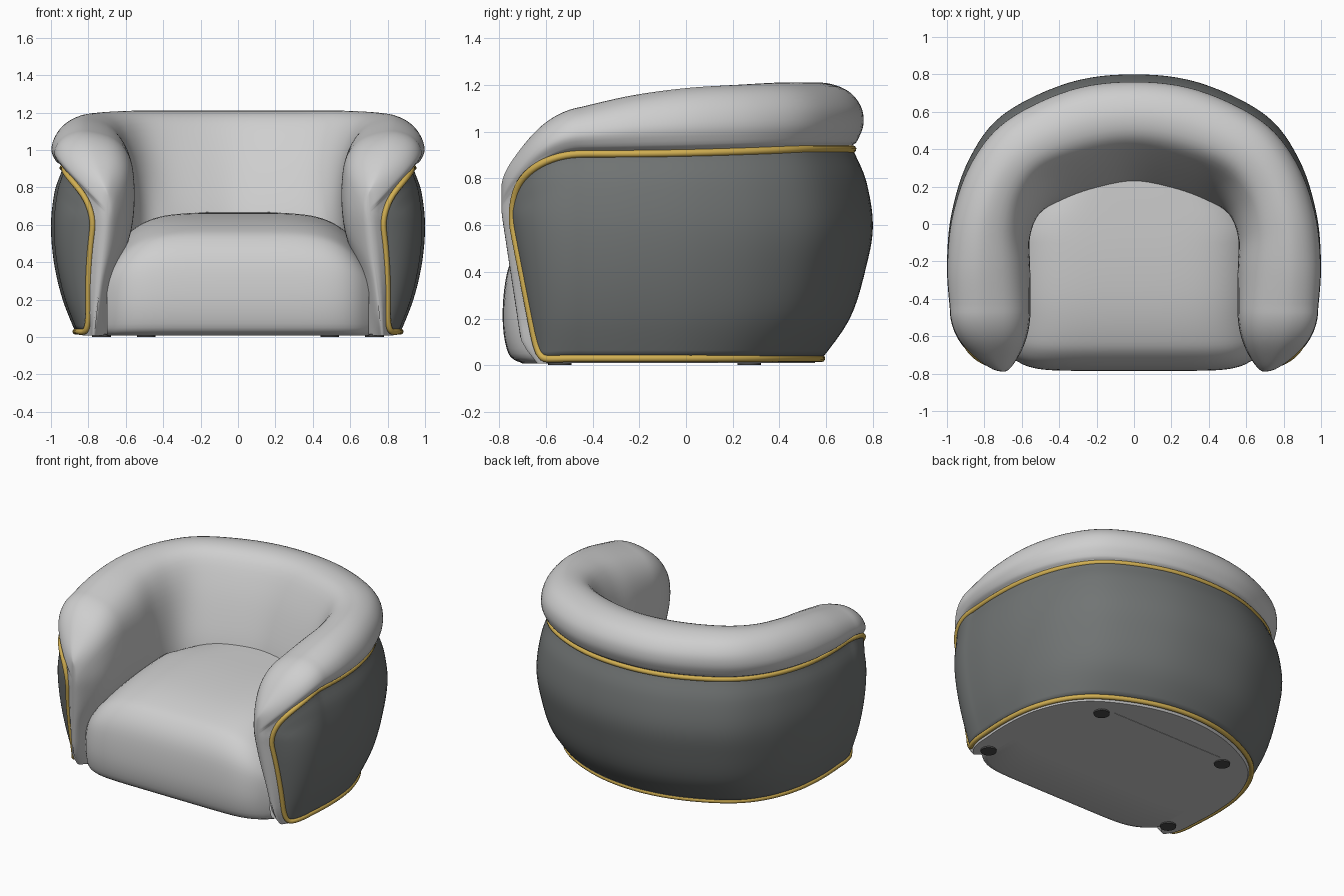
import bpy, bmesh, math

if "Cube" in bpy.data.objects:
    bpy.data.objects.remove(bpy.data.objects["Cube"], do_unlink=True)


def material(name, rgb):
    m = bpy.data.materials.new(name)
    m.use_nodes = True
    m.diffuse_color = (*rgb, 1)
    m.node_tree.nodes["Principled BSDF"].inputs["Base Color"].default_value = (*rgb, 1)
    return m


LIGHT = material("light upholstery", (0.62, 0.62, 0.62))
DARK = material("dark grey shell", (0.165, 0.176, 0.175))
GOLD = material("gold piping", (0.64, 0.43, 0.085))
FOOT = material("dark foot", (0.07, 0.07, 0.07))


def spline(keys, p):
    """Smooth interpolation through a list of tuples, p in key units."""
    last = len(keys) - 1
    p = max(0, min(last, p))
    i = min(int(p), last - 1)
    f = p - i
    a, b, c, d = (keys[max(0, min(last, i + k))] for k in (-1, 0, 1, 2))
    return [0.5 * (2 * q + (r - o) * f + (2 * o - 5 * q + 4 * r - s) * f * f
                   + (3 * q - o - 3 * r + s) * f ** 3)
            for o, q, r, s in zip(a, b, c, d)]


def grid_object(name, rows, mat, wrap=False, caps=False):
    bm = bmesh.new()
    vs = [[bm.verts.new(p) for p in row] for row in rows]
    n = len(rows[0])
    for r, s in zip(vs, vs[1:]):
        for j in range(n if wrap else n - 1):
            k = (j + 1) % n
            bm.faces.new((r[j], r[k], s[k], s[j]))
    if caps:
        bm.faces.new(vs[0])
        bm.faces.new(vs[-1][::-1])
    bmesh.ops.recalc_face_normals(bm, faces=bm.faces)
    mesh = bpy.data.meshes.new(name)
    bm.to_mesh(mesh)
    bm.free()
    return finish(name, mesh, mat)


def finish(name, data, mat):
    obj = bpy.data.objects.new(name, data)
    bpy.context.collection.objects.link(obj)
    data.materials.append(mat)
    if obj.type == "MESH":
        bpy.ops.object.select_all(action="DESELECT")
        obj.select_set(True)
        bpy.context.view_layer.objects.active = obj
        bpy.ops.object.shade_smooth_by_angle(angle=math.radians(50))
    return obj


# Plan of the wrap, centre back (second key) to arm:
# outer x y, inner x y, back weight, roll height
PLAN = [(-.35, .755, -.2, .185, 1, 1),
        (0, .8, 0, .22, 1, 1), (.35, .755, .2, .185, 1, 1), (.7, .585, .375, .13, 1, 1),
        (.88, .35, .49, .06, .6, 1), (.975, .06, .55, -.07, .2, .98),
        (1, -.22, .555, -.24, 0, .88), (.985, -.45, .553, -.45, 0, .7)]
# Cross-section as (inward fraction, height): shell side, pinch, roll, inner wall
ARM = [(.31, .01), (.14, .2), (.035, .4), (0, .6), (.045, .78), (.135, .905),
       (.06, .945), (.005, 1.02), (.07, 1.11), (.22, 1.17), (.43, 1.187), (.74, 1.13),
       (.93, 1), (1, .79), (.96, .57), (.8, .35), (.7, .01)]
BACK = [(.4, .01), (.17, .2), (.05, .42), (0, .6), (.05, .79), (.145, .925),
        (.115, .96), (.07, 1.03), (.09, 1.11), (.2, 1.18), (.4, 1.21), (.6, 1.17),
        (.76, 1.02), (.9, .82), (1, .62), (1.04, .4), (1.04, .01)]
PINCH = 5
PINCH_Z = 0.91
END = math.radians(76)


def wrap_point(u, angle, v, shell):
    """Point on the wrap at station u, front-rounding angle and section position v."""
    s, c = math.sin(angle), math.cos(angle)
    ox, oy, ix, iy, w, h = spline(PLAN, u)
    (ta, za), (tb, zb) = spline(ARM, v), spline(BACK, v)
    t, z = ta + (tb - ta) * w, za + (zb - za) * w
    if not shell:
        t += .03 * max(0, min(1, PINCH + .5 - v))
    t -= .1 * s * max(0, 1 - abs(v - PINCH))
    if z > PINCH_Z and v > PINCH:
        z = PINCH_Z + (z - PINCH_Z) * (h - .17 * s)
    x, y = ox + (ix - ox) * t, oy + (iy - oy) * t
    if angle > 0:
        z *= 1 - .28 * (1 - c)
        spine = .775 - .08 * min(z / .7, 1)
        x = spine + (x - spine) * c ** .95
        low = max(0, 1 - z / .65)
        y -= .295 * s - .13 * s * low
        if shell:
            y -= .016 * s
        else:
            # Full rounded nose at the front of each arm, tucked in at the floor
            roll = max(0, min(1, (v - PINCH + 1.5) / 3))
            y -= .045 * s ** (40 - 30 * roll) * (1 + .7 * low) * min(1, z / .12 + .2)
    return x, y, z


def wrap_rows(end_angle, steps, v_range, shell):
    last = len(PLAN) - 1
    stations = [(1 + (last - 1) * i / 36, 0) for i in range(37)]
    stations += [(last, end_angle * i / 20) for i in range(1, 21)]
    half = []
    for u, a in stations:
        low, high = v_range(a / end_angle)
        half.append([wrap_point(u, a, low + (high - low) * i / steps, shell)
                     for i in range(steps + 1)])
    other = [[(-x, y, z) for x, y, z in row] for row in half[:0:-1]]
    return other + half


# Upholstered arms and back in one continuous roll
top_v = len(ARM) - 1
grid_object("arms_and_back", wrap_rows(math.radians(88), top_v * 4, lambda q: (0, top_v), False),
            LIGHT, wrap=True, caps=True)

# Dark outer shell, its front corners rounded off
rows = wrap_rows(END, 24, lambda q: (.16 + .4 * q ** 10, PINCH - .9 * q ** 9), True)
shell = grid_object("outer_shell", rows, DARK)
solid = shell.modifiers.new("thickness", "SOLIDIFY")
solid.thickness = .008
solid.offset = -1

# Gold piping round the shell edge
loop = [r[0] for r in rows] + rows[-1][1:] + [r[-1] for r in rows[-2::-1]] + rows[0][-2:0:-1]
for _ in range(5):
    loop = [tuple((a + 2 * b + c) / 4 for a, b, c in zip(loop[i - 1], p, loop[(i + 1) % len(loop)]))
            for i, p in enumerate(loop)]
curve = bpy.data.curves.new("shell_piping", "CURVE")
curve.dimensions = "3D"
curve.bevel_depth = .016
curve.bevel_resolution = 3
line = curve.splines.new("POLY")
line.points.add(len(loop) - 1)
for point, co in zip(line.points, loop):
    point.co = (*co, 1)
line.use_cyclic_u = True
finish("shell_piping", curve, GOLD)

# Crowned seat with a rounded front, its open sides buried in the arms
SEAT = [(-.7, .008), (-.76, .05), (-.785, .2), (-.765, .4), (-.7, .52), (-.6, .58),
        (-.4, .63), (-.1, .66), (.3, .67)]
UNDERSIDE = [(.32, .008), (.15, .008), (0, .008), (-.35, .008)]
profile = [spline(SEAT, j / 5) for j in range(41)] + UNDERSIDE
seat_rows = []
for i in range(41):
    f = i / 20 - 1
    seat_rows.append([(.7 * f * (1 - max(0, y) * 1.2),
                       y + .16 * f ** 8 * max(0, -y),
                       z * (1 - .4 * abs(f) ** 5 * min(1, z / .6))) for y, z in profile])
grid_object("seat", seat_rows, LIGHT, wrap=True)

# Four low round feet
for side, x_sign in (("left", 1), ("right", -1)):
    for end, x, y in (("front", .73, -.54), ("back", .49, .27)):
        bm = bmesh.new()
        bmesh.ops.create_cone(bm, cap_ends=True, segments=24, radius1=.05, radius2=.05, depth=.016)
        bmesh.ops.translate(bm, verts=bm.verts, vec=(x * x_sign, y, .008))
        name = f"{end}_{side}_foot"
        mesh = bpy.data.meshes.new(name)
        bm.to_mesh(mesh)
        bm.free()
        finish(name, mesh, FOOT)
